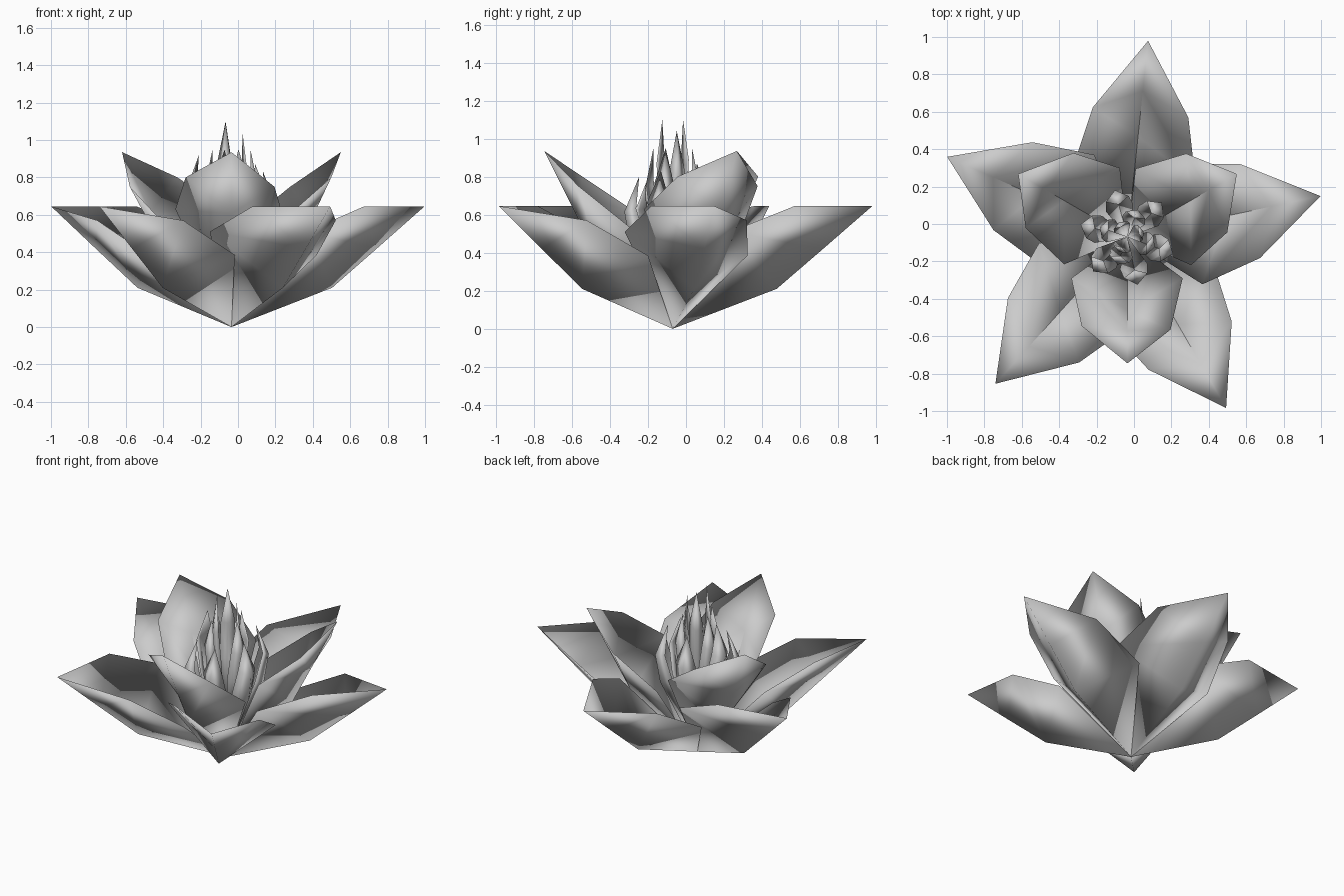
import bpy
import math
from mathutils import Vector

cube = bpy.data.objects.get("Cube")
if cube:
    bpy.data.objects.remove(cube, do_unlink=True)

grey = bpy.data.materials.new("soft grey")
grey.use_nodes = True
COLOUR = (0.6, 0.6, 0.6, 1)
grey.diffuse_color = COLOUR
grey.node_tree.nodes["Principled BSDF"].inputs["Base Color"].default_value = COLOUR

BASE = Vector((-0.035, -0.07, 0))

# One cupped petal: base, two rows of right / middle / left points, tip.
# Each point is (distance outward, sideways, height).
UNDERSIDE = [(0, 2, 1), (0, 3, 2), (1, 2, 5, 4), (2, 3, 6, 5), (4, 5, 7), (5, 6, 7)]
# The upper side shares the rim and has an open seam along its lower middle
UPPER_SIDE = [(0, 1, 8), (0, 9, 3), (1, 4, 10, 8), (9, 10, 6, 3), (4, 7, 10), (10, 7, 6)]


def petal(name, angle, points):
    a = math.radians(angle)
    out = Vector((math.cos(a), math.sin(a), 0))
    side = Vector((-out.y, out.x, 0))
    up = Vector((0, 0, 1))
    verts = [BASE + out * r + side * s + up * z for r, s, z in points]
    thickness = up * 0.01 - out * 0.01
    verts += [verts[i] + thickness for i in (2, 2, 5)]
    mesh = bpy.data.meshes.new(name)
    mesh.from_pydata(verts, [], UNDERSIDE + UPPER_SIDE)
    mesh.materials.append(grey)
    mesh.shade_smooth()
    obj = bpy.data.objects.new(name, mesh)
    bpy.context.collection.objects.link(obj)


def bud_petal(name, angle, r, height, width):
    # Narrow upright petal that bulges outward and closes in at the tip
    petal(name, angle, [
        (0, 0, 0),
        (r * 0.8, -width, height * 0.6), (r * 1.15, 0, height * 0.56), (r * 0.8, width, height * 0.58),
        (r * 1.05, -width * 0.85, height * 0.81), (r * 1.3, 0, height * 0.77),
        (r * 1.05, width * 0.85, height * 0.79),
        (r * 0.9, 0, height)])


# Outer ring of five spreading petals
OUTER = [(0, 0, 0),
         (0.34, -0.33, 0.51), (0.55, 0, 0.21), (0.34, 0.33, 0.385),
         (0.67, -0.257, 0.645), (0.795, 0, 0.42), (0.67, 0.257, 0.57),
         (1.055, 0, 0.645)]
for i in range(5):
    petal(f"outer_petal_{i + 1}", 12 + 72 * i, OUTER)

# Middle ring of three raised petals
MIDDLE = [(0, 0, 0),
          (0.22, -0.3, 0.63), (0.4, 0, 0.385), (0.22, 0.295, 0.53),
          (0.475, -0.245, 0.8), (0.51, 0, 0.605), (0.495, 0.23, 0.75),
          (0.675, 0, 0.935)]
for i in range(3):
    petal(f"middle_petal_{i + 1}", 30 + 120 * i, MIDDLE)

# Bud: three layers, taller towards the centre
BUD_OUTER = [(165, 0.92), (225, 0.8), (282, 0.8), (340, 0.83), (45, 0.87), (105, 0.85)]
for i, (angle, height) in enumerate(BUD_OUTER):
    bud_petal(f"bud_outer_petal_{i + 1}", angle, 0.2, height, 0.075)
for i in range(4):
    bud_petal(f"bud_middle_petal_{i + 1}", 70 + 90 * i, 0.12, 0.95, 0.065)
for i, (angle, height) in enumerate(((240, 1.1), (120, 1.1), (20, 1.04))):
    bud_petal(f"bud_inner_petal_{i + 1}", angle, 0.07, height, 0.05)
